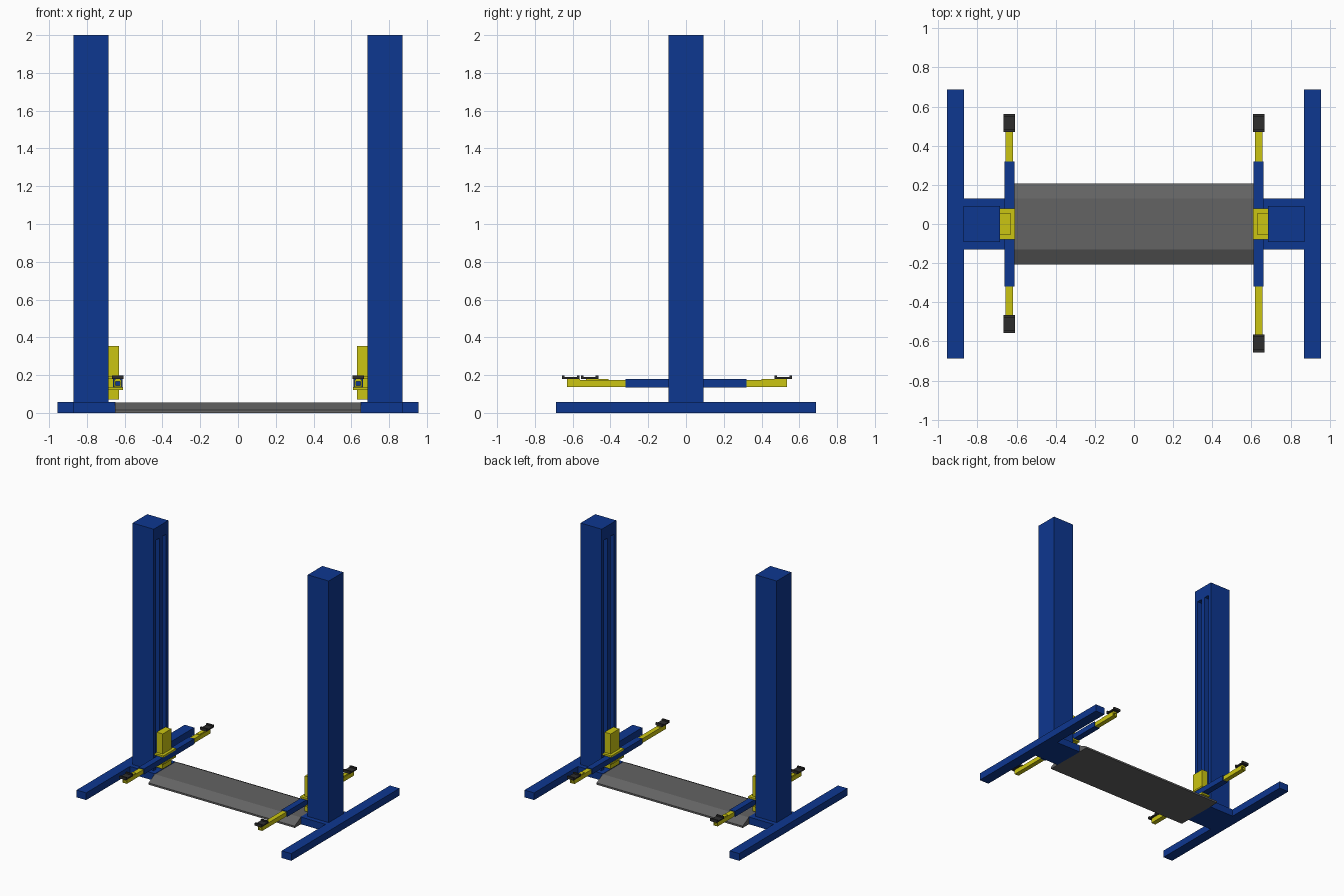
import bpy, bmesh
from mathutils import Vector

cube = bpy.data.objects.get("Cube")
if cube:
    bpy.data.objects.remove(cube, do_unlink=True)


def material(name, rgb):
    m = bpy.data.materials.new(name)
    m.use_nodes = True
    m.diffuse_color = (*rgb, 1)
    m.node_tree.nodes["Principled BSDF"].inputs["Base Color"].default_value = (*rgb, 1)
    return m


blue = material("blue paint", (0.004, 0.038, 0.28))
yellow = material("yellow paint", (0.6, 0.56, 0.006))
grey = material("grey steel", (0.125, 0.125, 0.125))
rubber = material("black rubber", (0.027, 0.027, 0.027))


def finish(name, bm, mat):
    bmesh.ops.recalc_face_normals(bm, faces=bm.faces)
    mesh = bpy.data.meshes.new(name)
    bm.to_mesh(mesh)
    bm.free()
    mesh.materials.append(mat)
    obj = bpy.data.objects.new(name, mesh)
    bpy.context.collection.objects.link(obj)
    return obj


def boxes(name, mat, *spans):
    """One object made of boxes, each given as x, y and z ranges."""
    bm = bmesh.new()
    for span in spans:
        lo = Vector([min(r) for r in span])
        hi = Vector([max(r) for r in span])
        verts = bmesh.ops.create_cube(bm, size=1)["verts"]
        for v in verts:
            v.co = (lo + hi) / 2 + v.co * (hi - lo)
    return finish(name, bm, mat)


def prism(name, mat, points, direction):
    """Extrude a closed outline along a direction."""
    bm = bmesh.new()
    face = bm.faces.new([bm.verts.new(p) for p in points])
    new = bmesh.ops.extrude_face_region(bm, geom=[face], use_keep_orig=True)["geom"]
    moved = [g for g in new if isinstance(g, bmesh.types.BMVert)]
    bmesh.ops.translate(bm, verts=moved, vec=direction)
    return finish(name, bm, mat)


# Cable ramp across the floor
half = [(-0.208, 0), (-0.208, 0.014), (-0.13, 0.055)]
outline = half + [(-y, z) for y, z in reversed(half)]
prism("floor_ramp", grey, [(-0.65, y, z) for y, z in outline], (1.3, 0, 0))

INNER, OUTER, HALF = 0.685, 0.872, 0.093   # column extents
ARM_X = 0.637                              # centre line of the arms


def arm_end(side, s, end, d, reach, slide_start):
    """Sliding yellow tube and its rubber pad; reach is the pad centre."""
    tag = f"{side}_{end}"
    xs = lambda a, b: (s * (ARM_X + a), s * (ARM_X + b))
    ys = lambda a, b: (d * a, d * b)
    length = ys(0.32, reach + 0.02)
    boxes(f"{tag}_arm_extension", yellow,
          (xs(-0.019, -0.012), length, (0.138, 0.173)),
          (xs(0.012, 0.019), length, (0.138, 0.173)),
          (xs(-0.012, 0.012), length, (0.138, 0.145)),
          (xs(-0.012, 0.012), length, (0.166, 0.173)))
    boxes(f"{tag}_pad_mount", yellow,
          (xs(-0.015, 0.015), ys(slide_start, reach + 0.02), (0.172, 0.179)))
    boxes(f"{tag}_pad", rubber,
          (xs(-0.03, 0.03), ys(reach - 0.046, reach + 0.046), (0.179, 0.189)),
          (xs(-0.03, 0.03), ys(reach - 0.046, reach - 0.032), (0.179, 0.199)),
          (xs(-0.03, 0.03), ys(reach + 0.032, reach + 0.046), (0.179, 0.199)))


for side, s, front_reach, front_slide in (("left", 1, 0.61, 0.56), ("right", -1, 0.51, 0.41)):
    xr = lambda a, b: (s * a, s * b)

    # Floor beam and base plate
    boxes(f"{side}_floor_beam", blue, (xr(0.87, 0.955), (-0.687, 0.687), (0, 0.058)))
    boxes(f"{side}_base_plate", blue, (xr(0.648, 0.871), (-0.13, 0.13), (0, 0.058)))

    # Column with two guide slots on its inner face
    depth = INNER + 0.04
    slot = [(INNER, 0.02), (depth, 0.02), (depth, 0.065), (INNER, 0.065)]
    section = ([(OUTER, -HALF), (INNER, -HALF)] + [(x, -y) for x, y in reversed(slot)]
               + slot + [(INNER, HALF), (OUTER, HALF)])
    prism(f"{side}_column", blue, [(s * x, y, 0) for x, y in section], (0, 0, 1.9))
    boxes(f"{side}_column_head", blue, (xr(INNER, OUTER), (-HALF, HALF), (1.9, 2)))

    # Lifting carriage with plates clamping the arms
    boxes(f"{side}_carriage", yellow, (xr(0.631, INNER), (-0.055, 0.055), (0.072, 0.354)))
    boxes(f"{side}_carriage_plates", yellow,
          (xr(0.608, INNER), (-0.08, 0.08), (0.122, 0.136)),
          (xr(0.608, INNER), (-0.08, 0.08), (0.179, 0.193)))

    # Swing arms
    boxes(f"{side}_arm", blue,
          (xr(ARM_X - 0.025, ARM_X + 0.025), (-0.32, 0.32), (0.135, 0.179)))
    arm_end(side, s, "front", -1, front_reach, front_slide)
    arm_end(side, s, "back", 1, 0.515, 0.4)
